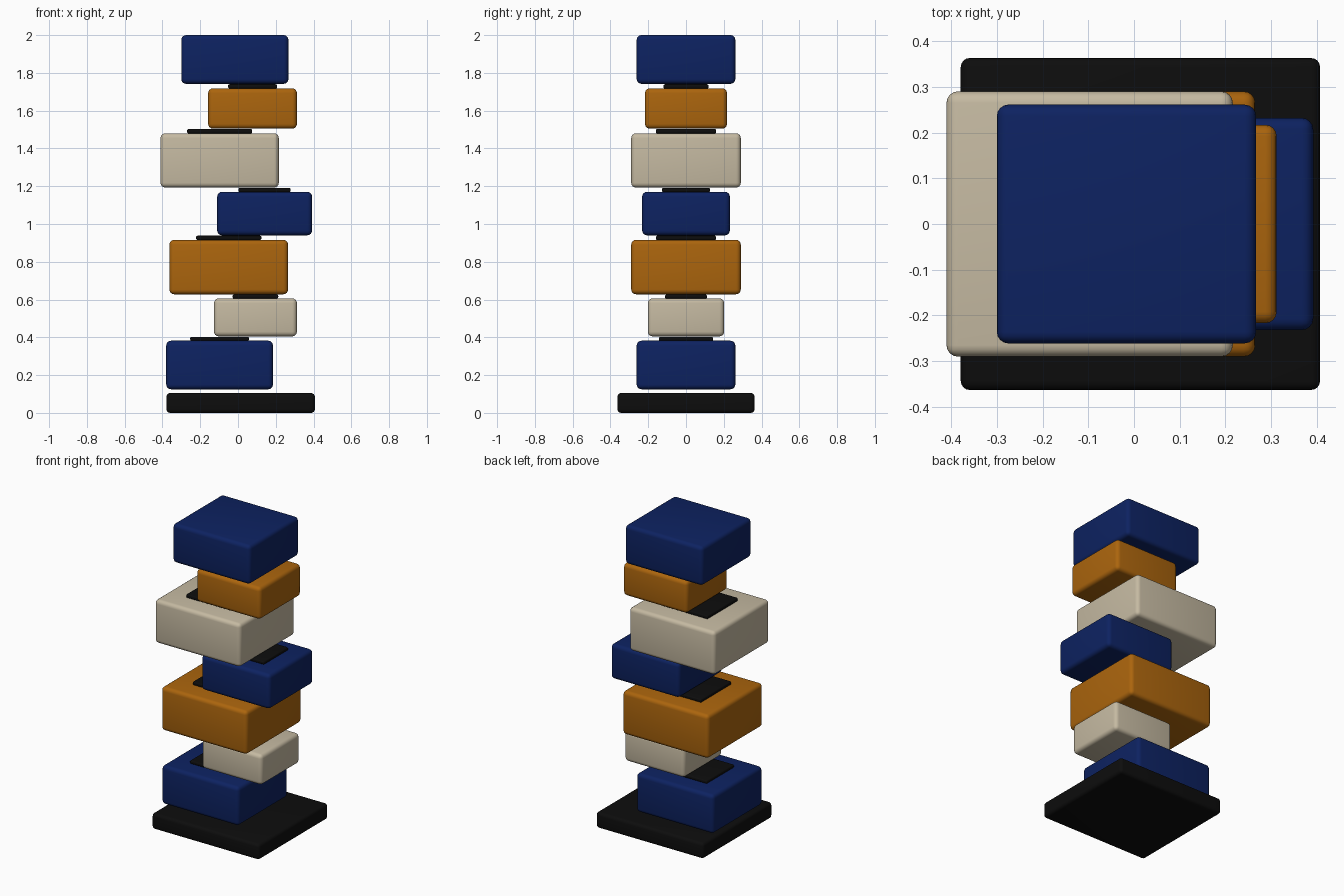
import bpy

cube = bpy.data.objects.get("Cube")
if cube:
    bpy.data.objects.remove(cube, do_unlink=True)


def material(name, rgb):
    mat = bpy.data.materials.new(name)
    mat.use_nodes = True
    colour = (*rgb, 1.0)
    mat.diffuse_color = colour
    mat.node_tree.nodes["Principled BSDF"].inputs["Base Color"].default_value = colour
    return mat


BLUE = material("navy blue", (0.004, 0.016, 0.12))
CREAM = material("cream", (0.56, 0.49, 0.36))
ORANGE = material("burnt orange", (0.41, 0.13, 0.004))
BLACK = material("black", (0.004, 0.004, 0.004))


def rounded_box(name, x, half_x, half_y, bottom, top, radius, mat):
    """Box with softly rounded edges, centred on y = 0."""
    bpy.ops.mesh.primitive_cube_add(size=2, location=(x, 0, (bottom + top) / 2))
    box = bpy.context.object
    box.name = name
    box.scale = (half_x, half_y, (top - bottom) / 2)
    bpy.ops.object.transform_apply(location=False, rotation=False, scale=True)
    box.data.materials.append(mat)
    bevel = box.modifiers.new("Rounded edges", "BEVEL")
    bevel.width = radius
    bevel.segments = 4
    bpy.ops.object.modifier_apply(modifier=bevel.name)
    bpy.ops.object.shade_smooth_by_angle()
    return box


# Base slab
rounded_box("base", 0.014, 0.393, 0.363, 0, 0.105, 0.02, BLACK)

# Stacked blocks: left edge, right edge, half depth, bottom, top, colour
blocks = [
    (-0.38, 0.185, 0.261, 0.125, 0.382, BLUE),
    (-0.127, 0.312, 0.202, 0.405, 0.606, CREAM),
    (-0.363, 0.265, 0.29, 0.628, 0.916, ORANGE),
    (-0.11, 0.392, 0.232, 0.94, 1.17, BLUE),
    (-0.41, 0.216, 0.29, 1.193, 1.48, CREAM),
    (-0.158, 0.312, 0.217, 1.505, 1.718, ORANGE),
    (-0.3, 0.267, 0.261, 1.742, 2.0, BLUE),
]
SPACER_RATIO = 0.55

for i, (left, right, half_y, bottom, top, mat) in enumerate(blocks):
    x, half_x = (left + right) / 2, (right - left) / 2
    rounded_box(f"block_{i + 1}", x, half_x, half_y, bottom, top, 0.025, mat)
    # Thin dark spacer between this block and the next
    if i < len(blocks) - 1:
        rounded_box(f"spacer_{i + 1}", x, half_x * SPACER_RATIO, half_y * SPACER_RATIO,
                    top - 0.001, blocks[i + 1][3] - 0.002, 0.008, BLACK)
